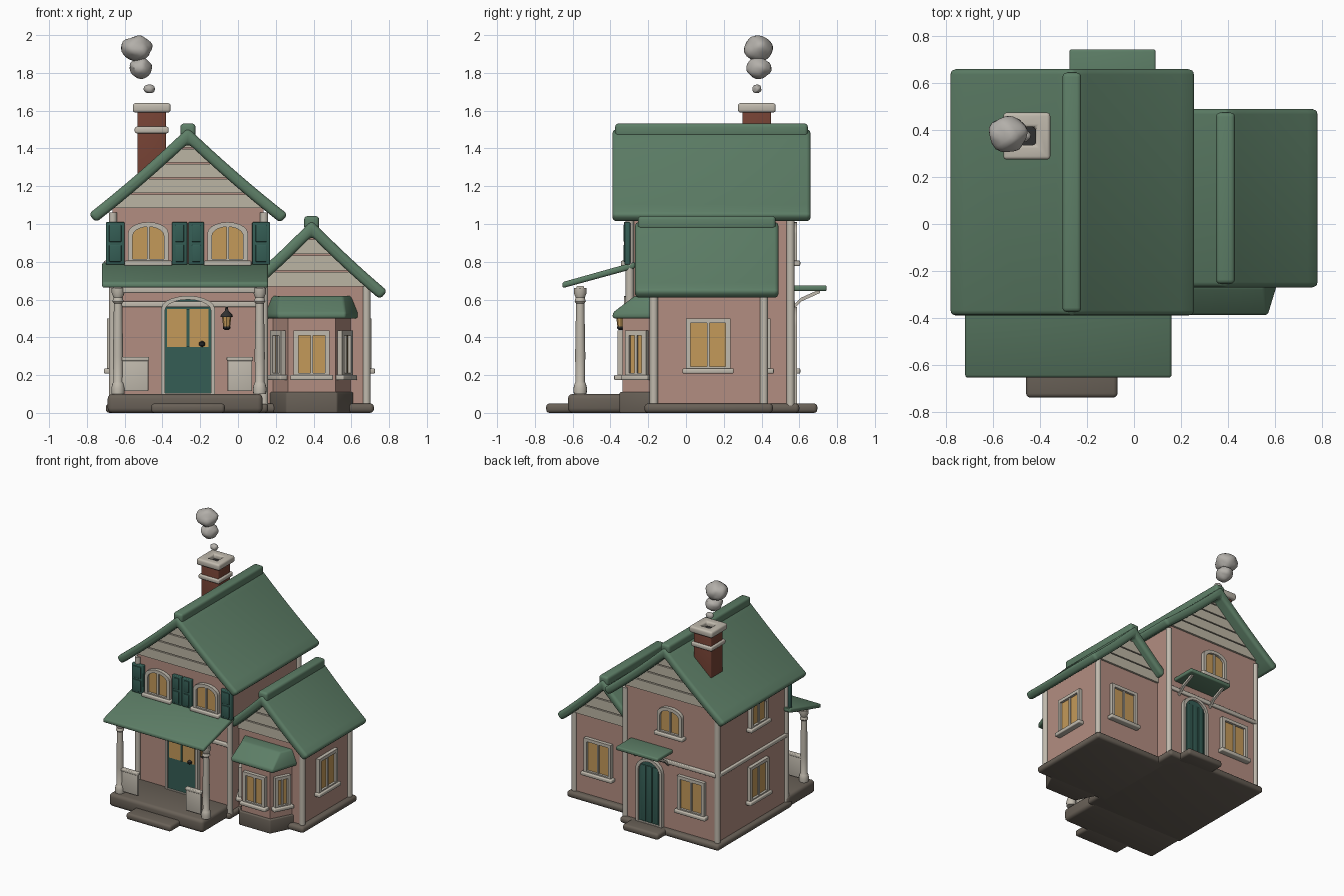
import bpy, bmesh, math
from mathutils import Matrix, Vector, noise

if "Cube" in bpy.data.objects:
    bpy.data.objects.remove(bpy.data.objects["Cube"])

def material(name, r, g, b):
    m = bpy.data.materials.new(name)
    m.diffuse_color = (r, g, b, 1)
    m.use_nodes = True
    m.node_tree.nodes["Principled BSDF"].inputs["Base Color"].default_value = m.diffuse_color
    return m

PINK = material("pink_plaster", .45, .27, .22)
CREAM = material("cream_trim", .53, .49, .42)
BOARD = material("gable_board", .50, .46, .37)
GREEN = material("roof_green", .11, .21, .135)
DARK = material("door_green", .035, .11, .09)
GLASS = material("amber_glass", .55, .32, .10)
STONE = material("stone", .14, .118, .095)
BRICK = material("brick", .18, .055, .035)
IRON = material("iron", .03, .03, .03)
SMOKE = material("smoke", .45, .43, .40)

def loft(name, loops, mat, bevel=0, closed=False, M=None):
    bm = bmesh.new()
    rings = [[bm.verts.new(p) for p in lp] for lp in loops]
    pairs = list(zip(rings, rings[1:])) + ([(rings[-1], rings[0])] if closed else [])
    for a, b in pairs:
        for i in range(len(a)):
            j = (i + 1) % len(a)
            bm.faces.new((a[i], a[j], b[j], b[i]))
    if not closed:
        bm.faces.new(rings[0])
        bm.faces.new(rings[-1])
    bmesh.ops.recalc_face_normals(bm, faces=bm.faces)
    if bevel:
        es = [e for e in bm.edges if e.calc_face_angle(0) > .6]
        bmesh.ops.bevel(bm, geom=es, offset=bevel, segments=3, profile=.5,
                        affect='EDGES', clamp_overlap=True)
    if M:
        bm.transform(M)
    me = bpy.data.meshes.new(name)
    bm.to_mesh(me)
    bm.free()
    me.materials.append(mat)
    ob = bpy.data.objects.new(name, me)
    bpy.context.collection.objects.link(ob)
    return ob

def prism(name, pts, y0, y1, mat, bevel=0, M=None):
    return loft(name, [[(x, y, z) for x, z in pts] for y in (y0, y1)], mat, bevel, M=M)

def box(name, x0, x1, y0, y1, z0, z1, mat, bevel=0, M=None):
    return prism(name, [(x0, z0), (x1, z0), (x1, z1), (x0, z1)], y0, y1, mat, bevel, M)

def lathe(name, x, y, prof, mat, n=16):
    return loft(name, [[(x + r * math.cos(k * math.tau / n), y + r * math.sin(k * math.tau / n), z)
                        for k in range(n)] for r, z in prof], mat)

def square(x, y, h, z):
    return [(x - h, y - h, z), (x + h, y - h, z), (x + h, y + h, z), (x - h, y + h, z)]

def outline(w, z0, z1, arch):
    return [(-w / 2, z0), (w / 2, z0)] + [
        (w / 2 * math.cos(k * math.pi / 10), z1 - arch + arch * math.sin(k * math.pi / 10))
        for k in range(11)]

def place(x, y, deg):
    return Matrix.Translation((x, y, 0)) @ Matrix.Rotation(math.radians(deg), 4, 'Z')

def frame(name, w, z0, z1, arch, t, M, zi):
    o, i = outline(w, z0, z1, arch), outline(w - 2 * t, zi, z1 - t, max(arch - t / 2, 0))
    loft(name, [[(x, y, z) for x, z in pts] for pts, y in ((o, 0), (o, -.028), (i, -.028), (i, 0))],
         CREAM, closed=True, M=M)

def window(name, x, y, deg, w, z0, z1, arch=0):
    M = place(x, y, deg)
    frame(name + "_frame", w, z0, z1, arch, .025, M, z0 + .025)
    prism(name + "_pane", outline(w - .03, z0 + .01, z1 - .015, arch), .01, -.01, GLASS, M=M)
    box(name + "_mullion", -.007, .007, -.022, 0, z0, z1 - .02, CREAM, M=M)
    box(name + "_sill", -w / 2 - .018, w / 2 + .018, -.045, .01, z0 - .012, z0 + .016, CREAM, .007, M)

def roof(name, cx, top, drop, left, right, y0, y1, t=.06):
    half = max(left, right)
    upper, lower = [], []
    for k in range(-8, 9):
        d = abs(k) / 8 * (left if k < 0 else right)
        s, f = (-1 if k < 0 else 1), d / half
        z = top - drop * (1.1 * f - .1 * f * f)
        upper.append((cx + s * d, z))
        if k == 0:
            lower.append((cx, top - 1.4 * t))
        elif d > t * 1.1:
            lower.append((cx + s * (d - .68 * t), z - .73 * t))
    prism(name, upper + lower[::-1], y0, y1, GREEN, .022)
    box(name + "_ridge_cap", cx - .04, cx + .04, y0 + .015, y1 - .015, top - .05, top + .022, GREEN, .018)

def boards(name, cx, z0, peak, half, step, yf, yb):
    # stacked gable boards on both gable ends
    z, i = z0, 0
    base = z0
    while z < peak - .02:
        zt = min(z + step - .008, peak - .005)
        a, b = [half * (peak - q) / (peak - base) for q in (z, zt)]
        for tag, ya, yb2 in (("front", yf - .015, yf + .01), ("back", yb - .01, yb + .015)):
            prism(f"{name}_{tag}_{i}", [(cx - a, z), (cx + a, z), (cx + b, zt), (cx - b, zt)], ya, yb2, BOARD)
        z += step
        i += 1

# walls
prism("main_walls", [(-.665, .04), (.135, .04), (.135, 1.08), (-.265, 1.45), (-.665, 1.08)], -.30, .56, PINK)
prism("side_walls", [(.1, .04), (.68, .04), (.68, .67), (.39, .96), (.1, .67)], -.18, .42, PINK)
boards("main_gable_board", -.265, 1.085, 1.455, .40, .08, -.30, .56)
boards("side_gable_board", .39, .67, .965, .29, .085, -.18, .42)
# roofs
roof("main_roof", -.265, 1.51, .46, .527, .53, -.39, .66)
roof("side_roof", .39, 1.02, .375, .29, .402, -.27, .49)
# foundations, deck and steps
box("main_foundation", -.70, .16, -.33, .60, 0, .05, STONE, .02)
box("side_foundation", .08, .72, -.22, .46, 0, .05, STONE, .02)
box("porch_deck", -.69, .13, -.625, -.28, 0, .1, STONE, .025)
box("front_step", -.46, -.07, -.74, -.58, 0, .05, STONE, .018)
box("back_step", -.24, .07, .55, .695, 0, .05, STONE, .018)
# corner posts and storey trim
for i, (x, y, z) in enumerate([(-.662, -.298, 1.06), (.138, -.298, 1.06), (-.662, .553, 1.06), (.138, .553, 1.06),
                               (.68, -.17, .67), (.68, .413, .67)]):
    lathe(f"corner_post_{i}", x, y, [(.022, .04), (.022, z)], CREAM, 12)
box("front_storey_trim", -.66, .135, -.32, -.29, .56, .59, CREAM, .006)
box("back_storey_trim", -.66, .135, .55, .578, .56, .59, CREAM, .006)
box("left_storey_trim", -.683, -.655, -.29, .55, .56, .59, CREAM, .006)
# windows
for i, x in enumerate((-.475, -.055)):
    window(f"upper_front_window_{i}", x, -.30, 0, .215, .79, 1.01, .06)
window("left_lower_window", -.665, .07, -90, .235, .22, .50)
window("left_upper_window", -.665, .07, -90, .215, .79, 1.01, .06)
window("back_upper_window", -.265, .56, 180, .215, .79, 1.01, .06)
window("back_lower_window", -.45, .56, 180, .235, .22, .50)
window("side_back_window", .46, .42, 180, .235, .22, .50)
window("side_right_window", .68, .117, 90, .235, .22, .50)
# shutters with slats
for i, (a, b) in enumerate([(-.70, -.60), (-.35, -.268), (-.262, -.18), (.075, .17)]):
    box(f"shutter_{i}", a, b, -.325, -.295, .785, 1.01, DARK, .006)
    for k in range(2):
        box(f"shutter_panel_{i}_{k}", a + .018, b - .018, -.331, -.32, .80 + k * .105, .89 + k * .105, DARK, .004)
# front door
M = place(-.265, -.30, 0)
frame("front_door_frame", .285, .1, .62, .07, .02, M, .105)
prism("front_door", outline(.25, .1, .60, .05), .01, -.015, DARK, M=M)
box("front_door_glass", -.11, .11, -.021, 0, .35, .55, GLASS, M=M)
box("front_door_mullion", -.007, .007, -.026, 0, .35, .55, DARK, M=M)
lathe("front_door_knob", -.19, -.33, [(.004, .35), (.016, .358), (.016, .372), (.004, .38)], IRON, 10)
# back door with bracketed awning
M = place(-.085, .56, 180)
frame("back_door_frame", .23, .05, .56, .10, .022, M, .055)
prism("back_door", outline(.20, .05, .545, .09), .01, -.012, DARK, M=M)
for k in (-1, 0, 1):
    box(f"back_door_plank_{k}", k * .055 - .022, k * .055 + .022, -.018, 0, .06, .50, DARK, .004, M)
box("back_awning", -.275, .092, .55, .745, .645, .675, GREEN, .01)
for i, x in enumerate((-.235, .05)):
    loft(f"awning_brace_{i}", [[(x + a, y, z + b) for a, b in ((-.009, -.01), (.009, -.01), (.009, .01), (-.009, .01))]
                               for y, z in ((.56, .55), (.61, .60), (.71, .645))], CREAM)
# porch roof, beam, turned posts and rail panels
loft("porch_roof", [[(x, -.655, .66), (x, -.27, .765), (x, -.27, .80), (x, -.655, .692)] for x in (-.72, .16)],
     GREEN, .012)
box("porch_beam", -.66, .14, -.58, -.54, .635, .672, CREAM, .006)
for i, x in enumerate((-.635, .115)):
    lathe(f"porch_post_{i}", x, -.56, [(.034, .1), (.036, .13), (.03, .155), (.024, .165), (.027, .3), (.022, .58),
                                       (.03, .59), (.024, .61), (.034, .635), (.034, .66)], CREAM)
for i, (a, b) in enumerate([(-.62, -.475), (-.055, .075)]):
    box(f"rail_panel_{i}", a, b, -.57, -.55, .115, .28, CREAM, .004)
    box(f"rail_cap_{i}", a - .005, b + .005, -.577, -.543, .275, .297, CREAM, .006)
# lantern
lathe("lantern_glass", -.06, -.345, [(.018, .455), (.025, .51)], GLASS, 8)
lathe("lantern_cap", -.06, -.345, [(.033, .508), (.03, .52), (.01, .54), (.006, .56)], IRON, 8)
lathe("lantern_base", -.06, -.345, [(.012, .44), (.02, .447), (.02, .458)], IRON, 8)
box("lantern_arm", -.065, -.055, -.35, -.295, .55, .56, IRON)
# bay window
def bay(f, w, yf, yw, z):
    return [(.39 - w, yw, z), (.39 - f, yf, z), (.39 + f, yf, z), (.39 + w, yw, z)]
loft("bay_base", [bay(.135, .225, -.352, -.17, z) for z in (0, .11)], STONE, .008)
loft("bay_walls", [bay(.125, .21, -.335, -.17, z) for z in (.1, .52)], PINK)
loft("bay_roof", [bay(.18, .25, -.388, -.16, .50), bay(.18, .25, -.388, -.16, .53),
                  bay(.165, .215, -.27, -.16, .62)], GREEN, .012)
window("bay_front_window", .39, -.335, 0, .19, .185, .435)
for s in (-1, 1):
    window(f"bay_side_window_{s}", .39 + s * .166, -.255, s * 62, .125, .185, .435)
# chimney
cx, cy = -.457, .375
loft("chimney_stack", [square(cx, cy, .076, 1.12), square(cx, cy, .076, 1.6)], BRICK, .008)
loft("chimney_band", [square(cx, cy, .09, 1.48), square(cx, cy, .09, 1.515)], CREAM, .01)
loft("chimney_cap", [square(cx, cy, h, z) for h, z in ((.1, 1.59), (.1, 1.64), (.038, 1.64), (.038, 1.59))],
     CREAM, .014, closed=True)
box("chimney_flue", cx - .04, cx + .04, cy - .04, cy + .04, 1.59, 1.604, IRON)
# smoke puffs
for i, (c, r) in enumerate([((-.47, .375, 1.715), (.03, .024, .024)), ((-.515, .385, 1.825), (.058, .066, .055)),
                            ((-.538, .385, 1.928), (.08, .075, .07))]):
    bm = bmesh.new()
    bmesh.ops.create_icosphere(bm, subdivisions=3, radius=1)
    for v in bm.verts:
        k = 1 + .16 * noise.noise(v.co * 1.5 + Vector((i * 3.1, 1.7, 0)))
        v.co = Vector(c) + Vector([v.co[a] * k * r[a] for a in range(3)])
    me = bpy.data.meshes.new(f"smoke_puff_{i}")
    bm.to_mesh(me)
    bm.free()
    me.materials.append(SMOKE)
    bpy.context.collection.objects.link(bpy.data.objects.new(me.name, me))

# smooth shading
for ob in bpy.data.objects:
    ob.select_set(True)
    bpy.context.view_layer.objects.active = ob
bpy.ops.object.shade_smooth_by_angle(angle=math.radians(35))
